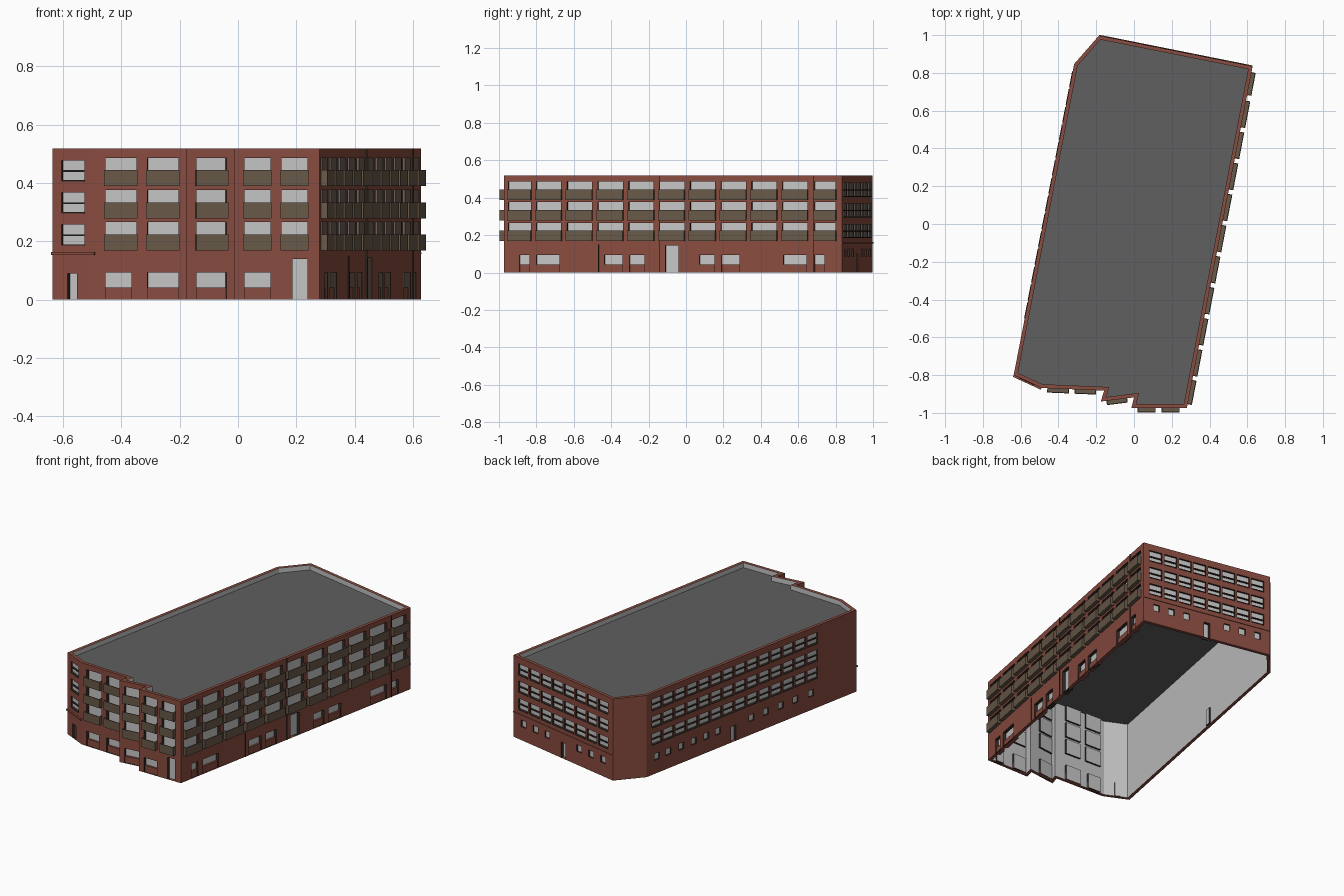
import bpy, bmesh
from mathutils import Vector

cube = bpy.data.objects.get("Cube")
if cube:
    bpy.data.objects.remove(cube, do_unlink=True)

HEIGHT, ROOF_Z, THICK = 0.519, 0.488, 0.02
STOREYS = [0.172, 0.282, 0.392]


def material(name, rgb):
    m = bpy.data.materials.new(name)
    m.use_nodes = True
    m.diffuse_color = (*rgb, 1)
    m.node_tree.nodes["Principled BSDF"].inputs["Base Color"].default_value = (*rgb, 1)
    return m


brick = material("red_brick", (0.25, 0.072, 0.05))
pale = material("pale_grey", (0.56, 0.56, 0.56))
dark = material("dark_brown", (0.035, 0.024, 0.018))
olive = material("olive_brown", (0.14, 0.1, 0.066))
slate = material("roof_grey", (0.115, 0.115, 0.115))

PARTS = {name: (bmesh.new(), mat) for name, mat in [
    ("brick_walls", brick), ("wall_tops", brick), ("window_sill_walls", brick),
    ("ledges", brick), ("inner_walls", pale), ("glazing", pale),
    ("window_reveals", dark), ("window_bars", dark), ("downpipes", dark),
    ("balconies", olive), ("flat_roof", slate)]}


def face(part, points):
    bm = PARTS[part][0]
    bm.faces.new([bm.verts.new(p) for p in points])


class Wall:
    """Vertical wall from p to q, outside on the right-hand side."""

    def __init__(self, p, q, axis=None):
        self.p, self.q, self.axis = Vector((*p, 0)), Vector((*q, 0)), axis
        self.length = (self.q - self.p).length
        self.along = (self.q - self.p).normalized()
        self.out = self.along.cross(Vector((0, 0, 1)))
        self.holes = []

    def u(self, c):
        # distance along the wall, from a coordinate or a fraction
        if self.axis is None:
            return c * self.length
        a, b = self.p[self.axis], self.q[self.axis]
        return (c - a) / (b - a) * self.length

    def at(self, u, z, d=0.0):
        return self.p + self.along * u + self.out * d + Vector((0, 0, z))

    def rect(self, part, u0, u1, z0, z1, d=0.0):
        face(part, [self.at(u, z, d) for u, z in
                    ((u0, z0), (u1, z0), (u1, z1), (u0, z1))])

    def box(self, part, u0, u1, z0, z1, d0, d1):
        a = [self.at(u, z, d0) for u, z in ((u0, z0), (u1, z0), (u1, z1), (u0, z1))]
        b = [v + self.out * (d1 - d0) for v in a]
        face(part, b)
        face(part, a[::-1])
        for i in range(4):
            j = (i + 1) % 4
            face(part, [a[i], a[j], b[j], b[i]])

    def opening(self, c0, c1, z0, z1, depth):
        u0, u1 = self.u(c0), self.u(c1)
        self.holes.append((u0, u1, z0, z1))
        ring = ((u0, z0), (u1, z0), (u1, z1), (u0, z1))
        f = [self.at(u, z) for u, z in ring]
        b = [self.at(u, z, -depth) for u, z in ring]
        for i in range(4):
            j = (i + 1) % 4
            face("window_reveals", [f[i], f[j], b[j], b[i]])
        self.rect("glazing", u0, u1, z0, z1, -depth)
        return u0, u1

    def balcony_window(self, c0, c1, z):
        u0, u1 = self.opening(c0, c1, z, z + 0.094, 0.032)
        a, b, d, top, t = u0 - 0.004, u1 + 0.004, 0.023, z + 0.052, 0.005
        self.box("balconies", a, b, z - 0.003, z + t, 0, d)
        self.box("balconies", a, b, z, top, d - t, d)
        self.box("balconies", a, a + t, z, top, 0, d - t)
        self.box("balconies", b - t, b, z, top, 0, d - t)

    def split_window(self, c0, c1, z):
        u0, u1 = self.opening(c0, c1, z + 0.013, z + 0.086, 0.012)
        self.box("window_bars", u0, u1, z + 0.046, z + 0.052, -0.012, -0.003)
        self.box("window_bars", u0, u1, z + 0.013, z + 0.018, -0.012, 0.003)

    def ground_window(self, c0, c1):
        u0, u1 = self.opening(c0, c1, 0, 0.094, 0.032)
        self.box("window_sill_walls", u0, u1, 0, 0.042, -0.031, -0.008)

    def band(self, part, c0, c1, z0, z1, d):
        self.box(part, self.u(c0), self.u(c1), z0, z1, 0, d)

    def build(self):
        # grid of brick panels that leaves the openings free
        us = sorted({0, self.length, *(h[0] for h in self.holes), *(h[1] for h in self.holes)})
        zs = sorted({0, HEIGHT, *(h[2] for h in self.holes), *(h[3] for h in self.holes)})
        for u0, u1 in zip(us, us[1:]):
            for z0, z1 in zip(zs, zs[1:]):
                u, z = (u0 + u1) / 2, (z0 + z1) / 2
                if not any(h[0] < u < h[1] and h[2] < z < h[3] for h in self.holes):
                    self.rect("brick_walls", u0, u1, z0, z1)


# Footprint, counter-clockwise from the front right corner
plan = [(-0.637, -0.8), (-0.49, -0.868), (-0.158, -0.882), (-0.176, -0.94),
        (0.0, -0.918), (-0.014, -0.974), (0.28, -0.974), (0.628, 0.835),
        (-0.185, 0.998), (-0.317, 0.847)]
axes = [0, 0, None, 0, None, 0, 1, None, None, None]
walls = [Wall(p, plan[(i + 1) % len(plan)], axes[i]) for i, p in enumerate(plan)]
corner, front_a, _, front_b, _, front_c, side, back, _, long_side = walls

# Front: balcony windows, ground windows and entrance
fronts = [(front_a, -0.455, -0.348), (front_a, -0.31, -0.204), (front_b, -0.142, -0.04),
          (front_c, 0.022, 0.111), (front_c, 0.149, 0.238)]
for wall, c0, c1 in fronts:
    for z in STOREYS:
        wall.balcony_window(c0, c1, z)
for wall, c0, c1 in fronts[:4]:
    wall.ground_window(c0, -0.365 if c0 < -0.4 else c1)
front_c.opening(0.187, 0.238, 0, 0.14, 0.032)

# Angled front corner
for z in STOREYS:
    corner.split_window(-0.605, -0.527, z)
corner.opening(-0.585, -0.552, 0, 0.09, 0.025)
corner.band("ledges", -0.637, -0.49, 0.154, 0.163, 0.01)

# Balcony side
bays = [(-0.95, -0.83), *((-0.8 + 0.1645 * i, -0.667 + 0.1645 * i) for i in range(9)),
        (0.687, 0.8)]
for c0, c1 in bays:
    for z in STOREYS:
        side.balcony_window(c0, c1, z)
for c0, c1 in [(-0.89, -0.837), (-0.8, -0.677), (-0.436, -0.34), (-0.302, -0.222),
               (0.072, 0.152), (0.19, 0.286), (0.52, 0.644), (0.687, 0.74)]:
    side.ground_window(c0, c1)
side.opening(-0.11, -0.04, 0, 0.145, 0.032)
for c, top in [(-0.468, 0.15), (-0.141, HEIGHT), (0.682, HEIGHT)]:
    side.band("downpipes", c - 0.002, c + 0.002, 0, top, 0.004)


# Back and long plain side: rows of split windows, small ground windows, a door
def window_rows(wall, start, end, count, small, door):
    pitch = (end - start) / count
    for i in range(count):
        c = start + pitch * i
        for z in STOREYS:
            wall.split_window(c + pitch * 0.07, c + pitch * 0.93, z)
    half = 0.02 / wall.length
    for c in small:
        wall.opening(c - half, c + half, 0.085, 0.127, 0.01)
    wall.opening(door - half, door + half, 0, 0.1, 0.03)


window_rows(back, 0.04, 0.96, 8, (0.1, 0.22, 0.34, 0.66, 0.78, 0.9), 0.5)
window_rows(long_side, 0.02, 0.82, 14,
            (0.05, 0.105, 0.165, 0.225, 0.285, 0.34, 0.5, 0.57, 0.64, 0.71, 0.785), 0.415)
back.band("ledges", 0, 1, 0.156, 0.162, 0.004)

# Inner lining, wall tops and roof
inner = []
for i, w in enumerate(walls):
    a, b = walls[i - 1].out, w.out
    inner.append(w.p - (a + b) * (THICK / (1 + a.dot(b))))
up = Vector((0, 0, HEIGHT))
for i, w in enumerate(walls):
    w.build()
    a, b = inner[i], inner[(i + 1) % len(inner)]
    face("inner_walls", [b, a, a + up, b + up])
    face("wall_tops", [w.p + up, w.q + up, b + up, a + up])
    face("wall_tops", [w.q, w.p, a, b])
face("flat_roof", [p + Vector((0, 0, ROOF_Z)) for p in inner])

# Turn every part into an object
for name, (bm, mat) in PARTS.items():
    bmesh.ops.remove_doubles(bm, verts=bm.verts, dist=0.00001)
    mesh = bpy.data.meshes.new(name)
    bm.to_mesh(mesh)
    bm.free()
    mesh.materials.append(mat)
    bpy.context.collection.objects.link(bpy.data.objects.new(name, mesh))
